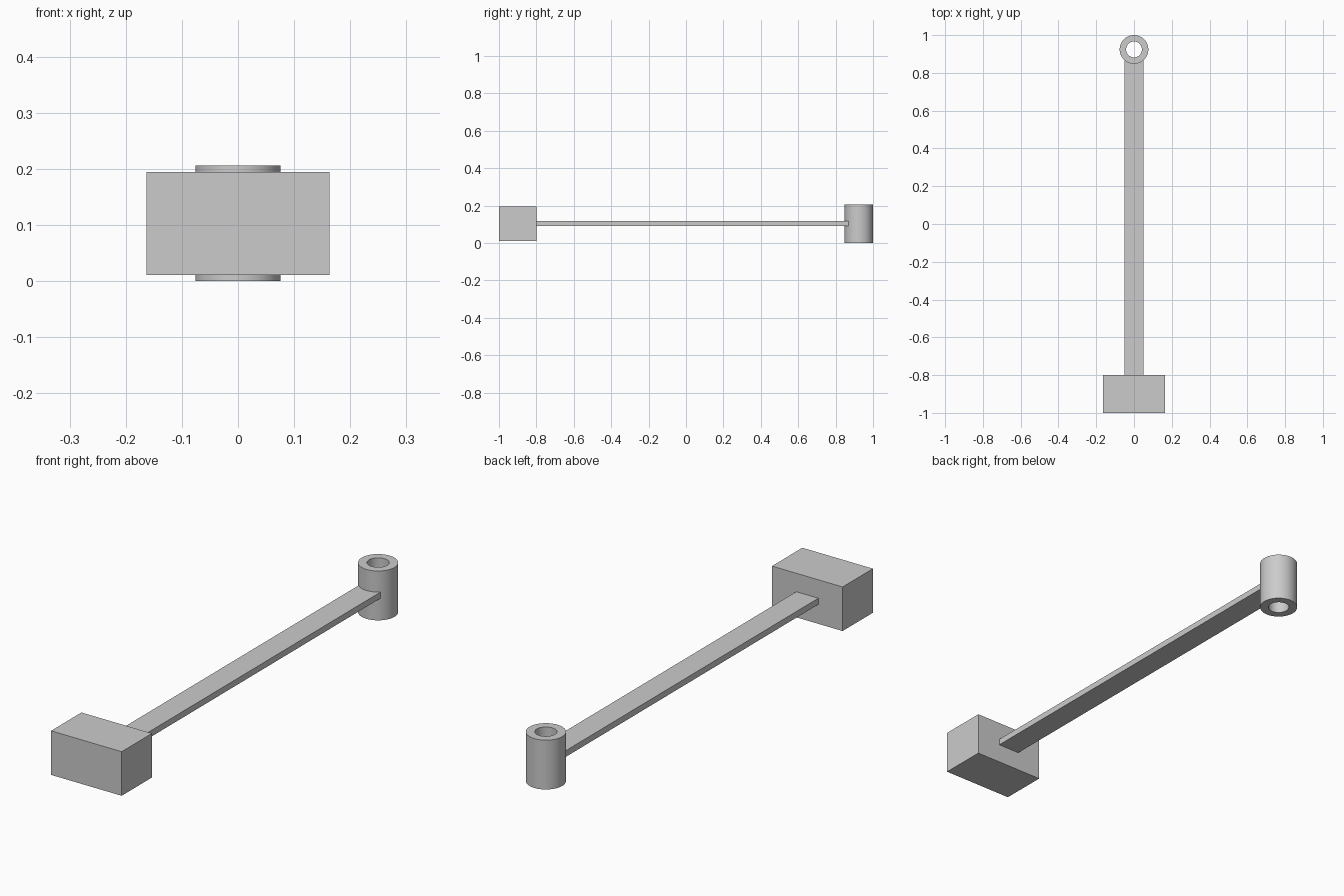
import bpy
import bmesh
import math

cube = bpy.data.objects.get("Cube")
if cube:
    bpy.data.objects.remove(cube, do_unlink=True)

grey = bpy.data.materials.new("plain_grey")
grey.use_nodes = True
colour = (0.6, 0.6, 0.6, 1)
grey.diffuse_color = colour
grey.node_tree.nodes["Principled BSDF"].inputs["Base Color"].default_value = colour


def add_object(name, bm):
    bmesh.ops.recalc_face_normals(bm, faces=bm.faces)
    mesh = bpy.data.meshes.new(name)
    bm.to_mesh(mesh)
    bm.free()
    mesh.materials.append(grey)
    obj = bpy.data.objects.new(name, mesh)
    bpy.context.collection.objects.link(obj)
    return obj


def add_box(name, half_width, y0, y1, z0, z1):
    bm = bmesh.new()
    bmesh.ops.create_cube(bm, size=1)
    bmesh.ops.scale(bm, verts=bm.verts, vec=(2 * half_width, y1 - y0, z1 - z0))
    bmesh.ops.translate(bm, verts=bm.verts, vec=(0, (y0 + y1) / 2, (z0 + z1) / 2))
    return add_object(name, bm)


def add_tube(name, y, outer, inner, height, sides=64):
    # Spin a rectangular wall section around the tube's axis
    bm = bmesh.new()
    section = [(inner, 0), (outer, 0), (outer, height), (inner, height)]
    verts = [bm.verts.new((r, y, z)) for r, z in section]
    edges = [bm.edges.new((verts[i], verts[(i + 1) % 4])) for i in range(4)]
    bmesh.ops.spin(bm, geom=verts + edges, cent=(0, y, 0), axis=(0, 0, 1),
                   angle=math.tau, steps=sides, use_merge=True)
    bmesh.ops.remove_doubles(bm, verts=bm.verts, dist=0.0001)
    return add_object(name, bm)


# Solid block at the front, flat arm running back from it
add_box("end_block", 0.163, -1, -0.8, 0.011, 0.195)
add_box("arm", 0.051, -0.8, 0.868, 0.092, 0.118)

# Upright pivot sleeve with a through hole
sleeve = add_tube("pivot_sleeve", 0.924, 0.076, 0.042, 0.206)
bpy.ops.object.select_all(action="DESELECT")
sleeve.select_set(True)
bpy.context.view_layer.objects.active = sleeve
bpy.ops.object.shade_smooth_by_angle(angle=math.radians(30))
